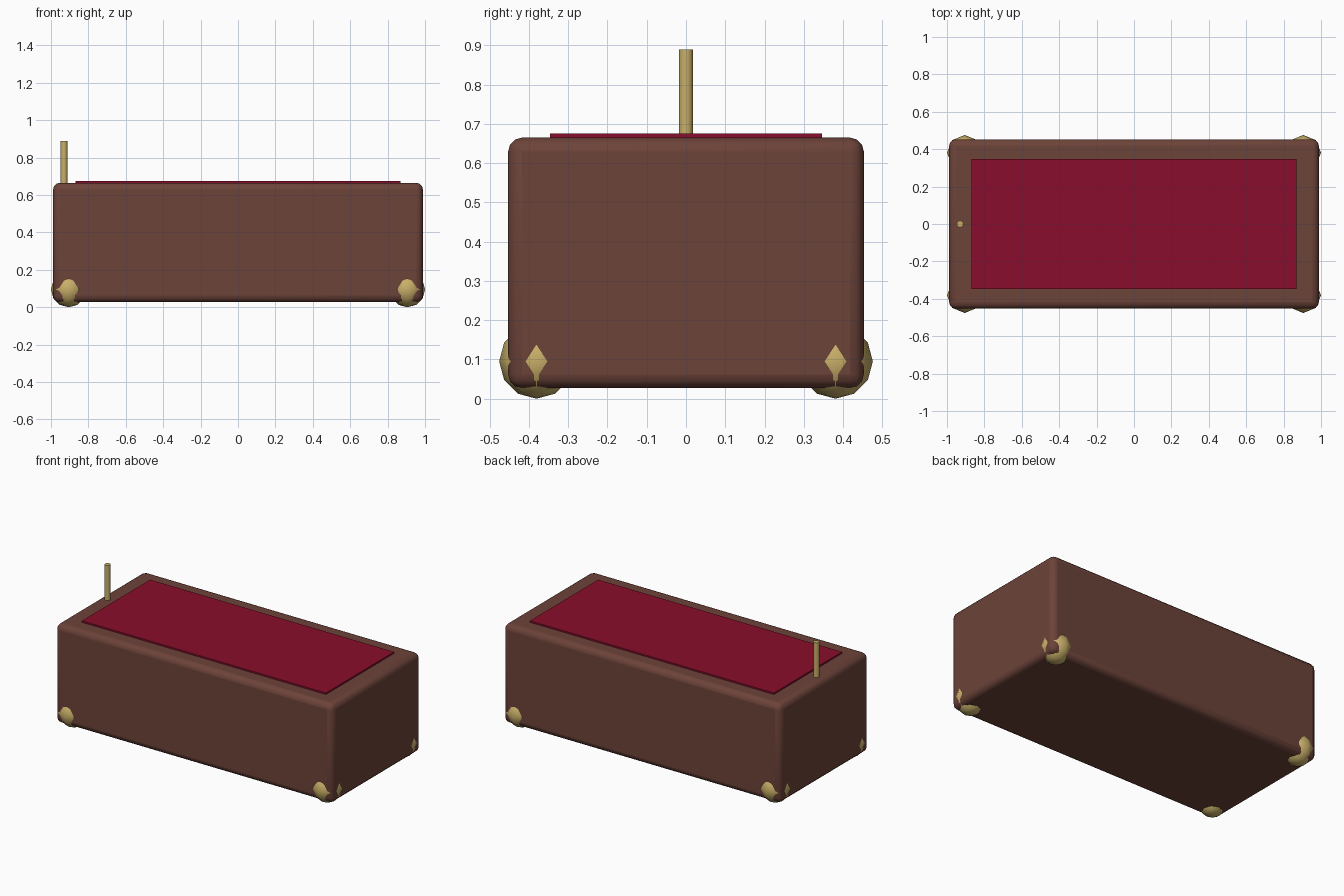
import bpy, math

if "Cube" in bpy.data.objects:
    bpy.data.objects.remove(bpy.data.objects["Cube"])


def material(name, rgb):
    m = bpy.data.materials.new(name)
    m.diffuse_color = (*rgb, 1)
    m.use_nodes = True
    m.node_tree.nodes["Principled BSDF"].inputs["Base Color"].default_value = m.diffuse_color
    return m


wood = material("brown_wood", (0.15, 0.056, 0.041))
felt = material("crimson_felt", (0.25, 0.004, 0.025))
brass = material("brass", (0.58, 0.43, 0.14))


def finish(name, mat, smooth=None):
    ob = bpy.context.object
    ob.name = name
    ob.data.materials.append(mat)
    if smooth:
        bpy.ops.object.shade_smooth_by_angle(angle=math.radians(smooth))
    return ob


def box(name, size, z, mat, bevel=0):
    bpy.ops.mesh.primitive_cube_add(size=1, location=(0, 0, z))
    bpy.context.object.scale = size
    bpy.ops.object.transform_apply(location=False, rotation=False, scale=True)
    ob = finish(name, mat, 35 if bevel else None)
    if bevel:
        mod = ob.modifiers.new("rounded_edges", 'BEVEL')
        mod.width = bevel
        mod.segments = 3
    return ob


# Rounded body and the thin inset on its top
box("body", (1.977, 0.906, 0.638), 0.346, wood, 0.035)
box("top_panel", (1.74, 0.694, 0.02), 0.665, felt)

# Upright rod at the left end
bpy.ops.mesh.primitive_cylinder_add(vertices=12, radius=0.018, depth=0.23,
                                    location=(-0.93, 0, 0.775))
finish("rod", brass, 40)

# Four low-poly ball feet sunk into the lower corners
for sx, side in ((-1, "left"), (1, "right")):
    for sy, end in ((-1, "front"), (1, "back")):
        bpy.ops.mesh.primitive_uv_sphere_add(
            segments=8, ring_count=6, radius=0.095,
            location=(sx * 0.905, sy * 0.381, 0.095))
        finish(f"{end}_{side}_foot", brass, 60)
